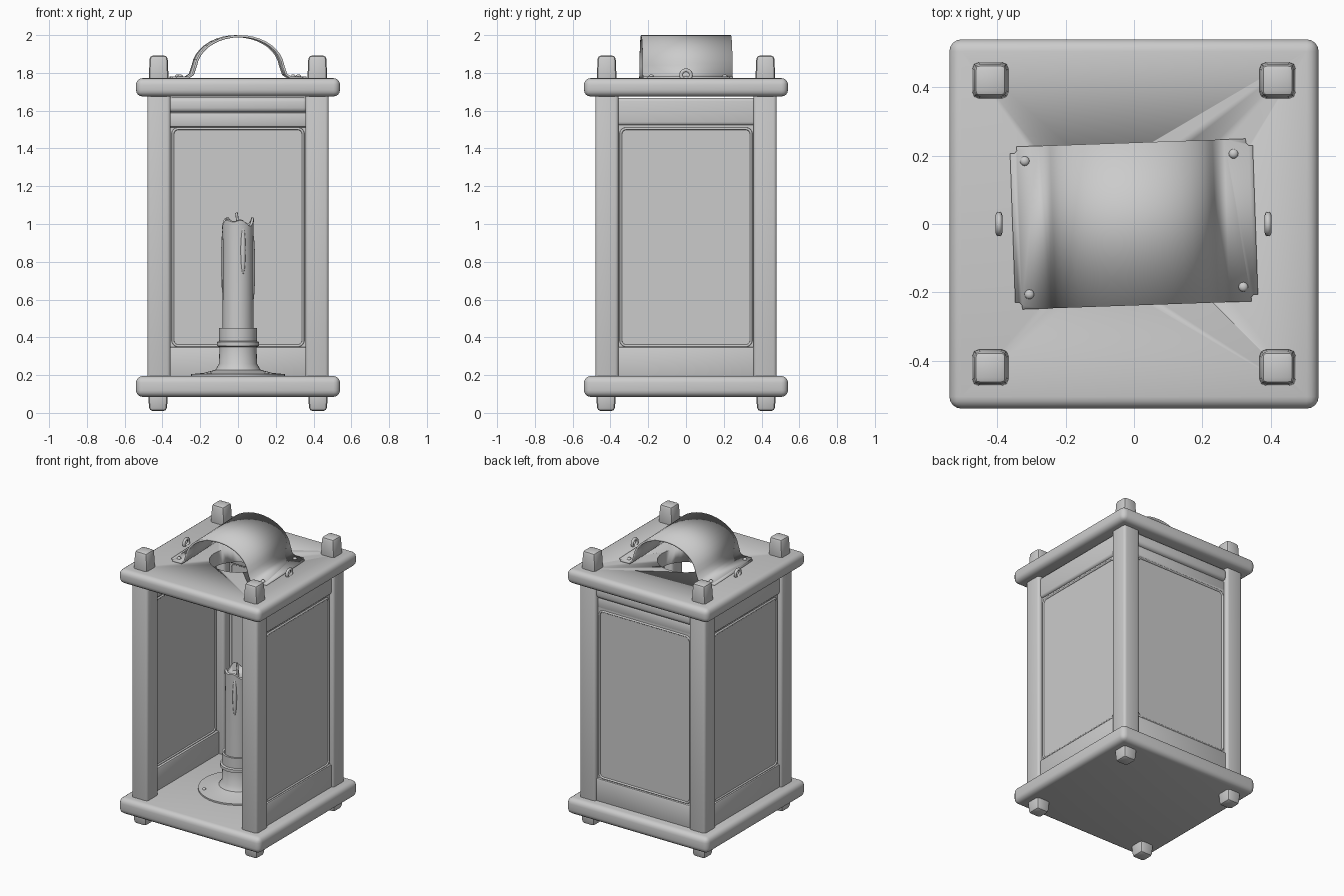
import bpy, bmesh, math
from mathutils import Matrix, Vector

if "Cube" in bpy.data.objects:
    bpy.data.objects.remove(bpy.data.objects["Cube"])

grey = bpy.data.materials.new("plain grey")
grey.use_nodes = True
grey.diffuse_color = (0.6, 0.6, 0.6, 1)
grey.node_tree.nodes["Principled BSDF"].inputs["Base Color"].default_value = (0.6, 0.6, 0.6, 1)


def finish(bm, name, angle=40):
    bmesh.ops.recalc_face_normals(bm, faces=bm.faces)
    mesh = bpy.data.meshes.new(name)
    bm.to_mesh(mesh)
    bm.free()
    mesh.materials.append(grey)
    ob = bpy.data.objects.new(name, mesh)
    bpy.context.collection.objects.link(ob)
    bpy.ops.object.select_all(action="DESELECT")
    ob.select_set(True)
    bpy.context.view_layer.objects.active = ob
    bpy.ops.object.shade_smooth_by_angle(angle=math.radians(angle))
    return ob


def box(name, lo, hi, bevel=0.01, segments=2, taper=1.0, taper_up=True, spin=0):
    """Rounded box between two corners, narrowed at one end, spun about world z."""
    lo, hi = Vector(lo), Vector(hi)
    mid, size = (lo + hi) / 2, hi - lo
    bm = bmesh.new()
    bmesh.ops.create_cube(bm, size=1)
    for v in bm.verts:
        if (v.co.z > 0) == taper_up:
            v.co.x *= taper
            v.co.y *= taper
        v.co = Vector(a * b for a, b in zip(v.co, size)) + mid
    bmesh.ops.bevel(bm, geom=bm.edges[:], offset=bevel, segments=segments,
                    profile=0.5, affect="EDGES", clamp_overlap=True)
    bm.transform(Matrix.Rotation(spin, 4, "Z"))
    return finish(bm, name)


def lathe(name, profile, steps=32):
    bm = bmesh.new()
    verts = [bm.verts.new((r, 0, z)) for r, z in profile]
    edges = [bm.edges.new(p) for p in zip(verts, verts[1:])]
    bmesh.ops.spin(bm, geom=verts + edges, cent=(0, 0, 0), axis=(0, 0, 1),
                   angle=math.tau, steps=steps)
    bmesh.ops.remove_doubles(bm, verts=bm.verts, dist=0.0005)
    return bm


def ball(name, place, scale):
    bm = bmesh.new()
    bmesh.ops.create_uvsphere(bm, u_segments=12, v_segments=8, radius=1)
    bm.transform(Matrix.Translation(place) @ Matrix.Diagonal((*scale, 1)))
    return finish(bm, name, 60)


def tube(name, points, radius, closed=False, spin=0):
    curve = bpy.data.curves.new(name, "CURVE")
    curve.dimensions = "3D"
    curve.bevel_depth = radius
    curve.bevel_resolution = 2
    curve.use_fill_caps = True
    spline = curve.splines.new("POLY")
    spline.points.add(len(points) - 1)
    for p, co in zip(spline.points, points):
        p.co = (*co, 1)
    spline.use_cyclic_u = closed
    curve.materials.append(grey)
    ob = bpy.data.objects.new(name, curve)
    ob.rotation_euler.z = spin
    bpy.context.collection.objects.link(ob)
    return ob


# Floor and roof slabs, the roof with a round smoke hole
W = 0.54
box("floor_slab", (-W, -W, 0.085), (W, W, 0.195), 0.035, 4)
roof = box("roof_slab", (-W, -W, 1.675), (W, W, 1.772), 0.035, 4)
bm = bmesh.new()
bmesh.ops.create_cone(bm, cap_ends=True, segments=32, radius1=0.18, radius2=0.18, depth=0.4,
                      matrix=Matrix.Translation((0, 0, 1.72)))
cutter = finish(bm, "smoke_hole_cutter")
cutter.hide_render = True
cut = roof.modifiers.new("smoke_hole", "BOOLEAN")
cut.operation = "DIFFERENCE"
cut.solver = "EXACT"
cut.object = cutter
bpy.context.view_layer.objects.active = roof
bpy.ops.object.modifier_apply(modifier=cut.name)
bpy.data.objects.remove(cutter)

# Corner posts with caps and feet
for sx, side in ((-1, "left"), (1, "right")):
    for sy, end in ((-1, "front"), (1, "back")):
        def corner(part, a, b, z0, z1, *args):
            x, y = sorted((sx * a, sx * b)), sorted((sy * a, sy * b))
            box(f"{end}_{side}_{part}", (x[0], y[0], z0), (x[1], y[1], z1), *args)
        corner("post", 0.357, 0.48, 0.15, 1.72, 0.018, 3)
        corner("cap", 0.366, 0.474, 1.74, 1.892, 0.018, 2, 0.87, True)
        corner("foot", 0.37, 0.477, 0.01, 0.12, 0.018, 2, 0.87, False)

# Side and back walls: rails, pane and raised bead; the front stays open
for name, spin in (("right", math.pi / 2), ("back", math.pi), ("left", -math.pi / 2)):
    box(f"{name}_bottom_rail", (-0.37, -0.465, 0.18), (0.37, -0.395, 0.35), 0.012, 2, spin=spin)
    if name == "back":
        box("back_upper_rail", (-0.37, -0.468, 1.59), (0.37, -0.395, 1.672), 0.025, 3, spin=spin)
        box("back_lower_rail", (-0.37, -0.45, 1.512), (0.37, -0.39, 1.592), 0.012, 2, spin=spin)
    else:
        box(f"{name}_top_rail", (-0.37, -0.465, 1.522), (0.37, -0.395, 1.668), 0.018, 3, spin=spin)
    box(f"{name}_pane", (-0.362, -0.45, 0.34), (0.362, -0.415, 1.53), 0.004, 1, spin=spin)
    for depth, face in ((-0.45, "outer"), (-0.415, "inner")):
        loop = []
        for k in range(24):
            a = math.tau * (k + 0.5) / 24
            c, s = math.cos(a), math.sin(a)
            loop.append((math.copysign(0.315, c) + 0.03 * c, depth,
                         0.93 + math.copysign(0.545, s) + 0.03 * s))
        tube(f"{name}_{face}_bead", loop, 0.007, True, spin)

# Candle holder: flared foot, cup and ring
foot = [(0, 0.19), (0.25, 0.19), (0.25, 0.205), (0.18, 0.212), (0.12, 0.228), (0.101, 0.26),
        (0.098, 0.35), (0.112, 0.355), (0.112, 0.375), (0.1, 0.38), (0.101, 0.45),
        (0.088, 0.45), (0.085, 0.38), (0, 0.38)]
finish(lathe("candle_holder", foot), "candle_holder")
for k in range(4):
    a = math.tau * (k + 0.5) / 4
    ball(f"holder_rivet_{k + 1}", (0.215 * math.cos(a), 0.215 * math.sin(a), 0.21),
         (0.012, 0.012, 0.008))

# Candle with a ragged melted rim, drips and wick
bm = lathe("candle", [(0, 0.37), (0.082, 0.37), (0.08, 0.9), (0.084, 1.01),
                      (0.072, 1.015), (0.06, 0.985), (0, 0.97)])
for v in bm.verts:
    if v.co.z > 1:
        a = math.atan2(v.co.y, v.co.x)
        v.co.z += 0.012 * math.sin(3 * a + 1) + 0.012 * math.cos(5 * a)
finish(bm, "candle", 50)
for k, (angle, z, length) in enumerate(((0, 0.77, 0.19), (-70, 0.86, 0.13),
                                        (170, 0.8, 0.2), (95, 0.88, 0.11))):
    a = math.radians(angle)
    ball(f"wax_drip_{k + 1}", (0.077 * math.cos(a), 0.077 * math.sin(a), z), (0.014, 0.014, length))
tube("wick", [(0, 0, 0.96), (-0.003, 0, 1.02), (-0.008, 0, 1.06)], 0.007)

# Strap handle, slightly turned
turn = Matrix.Rotation(math.radians(2), 4, "Z")
path = [(-0.355, 1.774), (-0.27, 1.776), (-0.247, 1.792)]
path += [(0.235 * math.cos(a), 1.8 + 0.194 * math.sin(a) ** 0.9)
         for a in (math.pi * (1 - k / 20) for k in range(1, 20))]
path += [(0.247, 1.792), (0.27, 1.776), (0.355, 1.774)]
bm = bmesh.new()
rows = [[bm.verts.new((x, y, z)) for x, z in path] for y in (-0.238, 0.238)]
for k in range(len(path) - 1):
    bm.faces.new((rows[0][k], rows[0][k + 1], rows[1][k + 1], rows[1][k]))
bmesh.ops.bevel(bm, geom=[r[i] for r in rows for i in (0, -1)], offset=0.02,
                segments=3, affect="VERTICES")
bm.transform(turn)
handle = finish(bm, "strap_handle")
thick = handle.modifiers.new("thickness", "SOLIDIFY")
thick.thickness = 0.012
thick.offset = 0

# Handle rivets and small wire loops beside it
for k, (x, y) in enumerate(((-0.313, -0.195), (0.313, -0.195), (-0.313, 0.195), (0.298, 0.195))):
    ball(f"handle_rivet_{k + 1}", turn @ Vector((x, y, 1.782)), (0.014, 0.014, 0.01))
for x, side in ((-0.395, "left"), (0.392, "right")):
    ring = [(x, 0.026 * math.cos(a), 1.788 + 0.026 * math.sin(a))
            for a in (math.tau * k / 20 for k in range(20))]
    tube(f"{side}_wire_loop", ring, 0.01, True)
